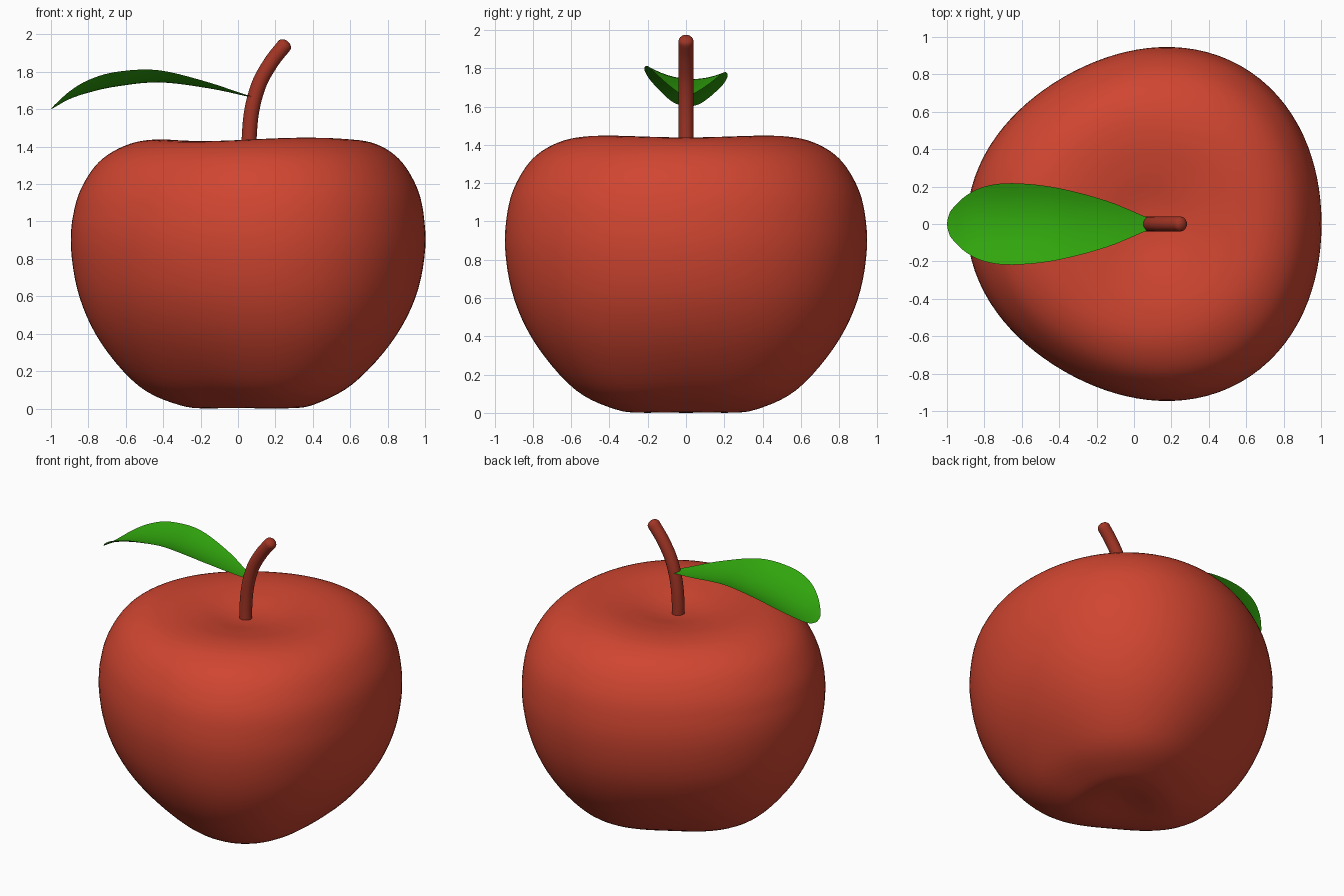
import bpy, bmesh, math
from math import sin, cos, pi

if "Cube" in bpy.data.objects:
    bpy.data.objects.remove(bpy.data.objects["Cube"])


def paint(obj, name, color):
    m = bpy.data.materials.new(name)
    m.diffuse_color = (*color, 1)
    m.use_nodes = True
    m.node_tree.nodes["Principled BSDF"].inputs["Base Color"].default_value = m.diffuse_color
    obj.data.materials.append(m)
    for p in obj.data.polygons:
        p.use_smooth = True


def smooth_path(pts, n):
    """Catmull-Rom through the points, n samples per span."""
    ext = [[2 * a - b for a, b in zip(pts[0], pts[1])], *pts,
           [2 * a - b for a, b in zip(pts[-1], pts[-2])]]
    out = []
    for i in range(1, len(ext) - 2):
        for k in range(n):
            t = k / n
            out.append([0.5 * (2 * b + (c - a) * t + (2 * a - 5 * b + 4 * c - d) * t * t
                               + (3 * b - a - 3 * c + d) * t ** 3)
                        for a, b, c, d in zip(*ext[i - 1:i + 3])])
    return out + [list(pts[-1])]


def loft(name, rows, closed):
    """Skin rows of points with quads."""
    bm = bmesh.new()
    vs = [[bm.verts.new(p) for p in r] for r in rows]
    n = len(rows[0])
    for a, b in zip(vs, vs[1:]):
        for j in range(n if closed else n - 1):
            k = (j + 1) % n
            bm.faces.new((a[j], a[k], b[k], b[j]))
    bmesh.ops.remove_doubles(bm, verts=bm.verts, dist=1e-5)
    bmesh.ops.recalc_face_normals(bm, faces=bm.faces)
    me = bpy.data.meshes.new(name)
    bm.to_mesh(me)
    bm.free()
    obj = bpy.data.objects.new(name, me)
    bpy.context.collection.objects.link(obj)
    return obj


# Apple body: (radius, height, lobe strength), three soft lobes around
profile = [(0, .045, 0), (.1, .036, .04), (.22, .026, .07), (.36, .045, .08),
           (.565, .145, .075), (.765, .36, .055), (.89, .60, .04), (.94, .86, .035),
           (.922, 1.08, .035), (.865, 1.23, .035), (.775, 1.345, .035), (.64, 1.418, .03),
           (.48, 1.438, .03), (.3, 1.42, .02), (.12, 1.385, .01), (0, 1.375, 0)]
rows = []
for r, z, a in smooth_path(profile, 5):
    r = max(r, 0)
    ring = []
    for j in range(96):
        t = 2 * pi * j / 96
        lobe = -cos(3 * t)
        rr = r * (1 + a * lobe + .015 * max(cos(t), 0) ** 2)
        rim = .006 * lobe * math.exp(-((r - .5) / .2) ** 2)
        x = .08 + rr * cos(t)
        zz = z + (rim + .012 * x if z > 1 else -rim)
        ring.append((x, rr * sin(t), max(zz, 0)))
    rows.append(ring)
apple = loft("apple_body", rows, True)
low = min(v.co.z for v in apple.data.vertices)
for v in apple.data.vertices:
    v.co.z -= low * max(0, 1 - v.co.z)
paint(apple, "apple_red", (.63, .06, .03))

# Stem: bent tube with rounded tip
path = [(.06, 1.30), (.06, 1.45), (.075, 1.6), (.115, 1.74), (.18, 1.855), (.247, 1.94)]
pts = smooth_path(path, 6)
dx, dz = .62, .785
steps = []
for i, (x, z) in enumerate(pts):
    p, q = pts[max(i - 1, 0)], pts[min(i + 1, len(pts) - 1)]
    l = math.hypot(q[0] - p[0], q[1] - p[1])
    steps.append((x, z, (q[0] - p[0]) / l, (q[1] - p[1]) / l, .04))
x, z = path[-1]
for k in range(1, 6):
    a = k * pi / 10
    steps.append((x + dx * .03 * sin(a), z + dz * .03 * sin(a), dx, dz, .04 * cos(a)))
stem = loft("stem", [[(x + r * cos(t) * tz, r * sin(t), z - r * cos(t) * tx)
                      for t in (2 * pi * j / 20 for j in range(20))]
                     for x, z, tx, tz, r in steps], True)
paint(stem, "stem_brown", (.36, .035, .018))

# Leaf: cupped sheet, (x, midrib height, half width)
spine = [(.07, 1.665, .035), (-.15, 1.712, .125), (-.42, 1.745, .195), (-.65, 1.723, .218),
         (-.80, 1.69, .20), (-.90, 1.656, .15), (-.97, 1.618, .083), (-.992, 1.605, .042),
         (-1, 1.60, 0)]
rows = []
for x, z, w in smooth_path(spine, 5):
    ys = [max(w, 0) * (k / 6 - 1) for k in range(13)]
    rows.append([(x, y, z + 1.25 * y * y - .08 * y) for y in ys])
leaf = loft("leaf", rows, False)
if sum(p.normal.z for p in leaf.data.polygons) < 0:
    leaf.data.flip_normals()
paint(leaf, "leaf_green", (.03, .38, .004))
